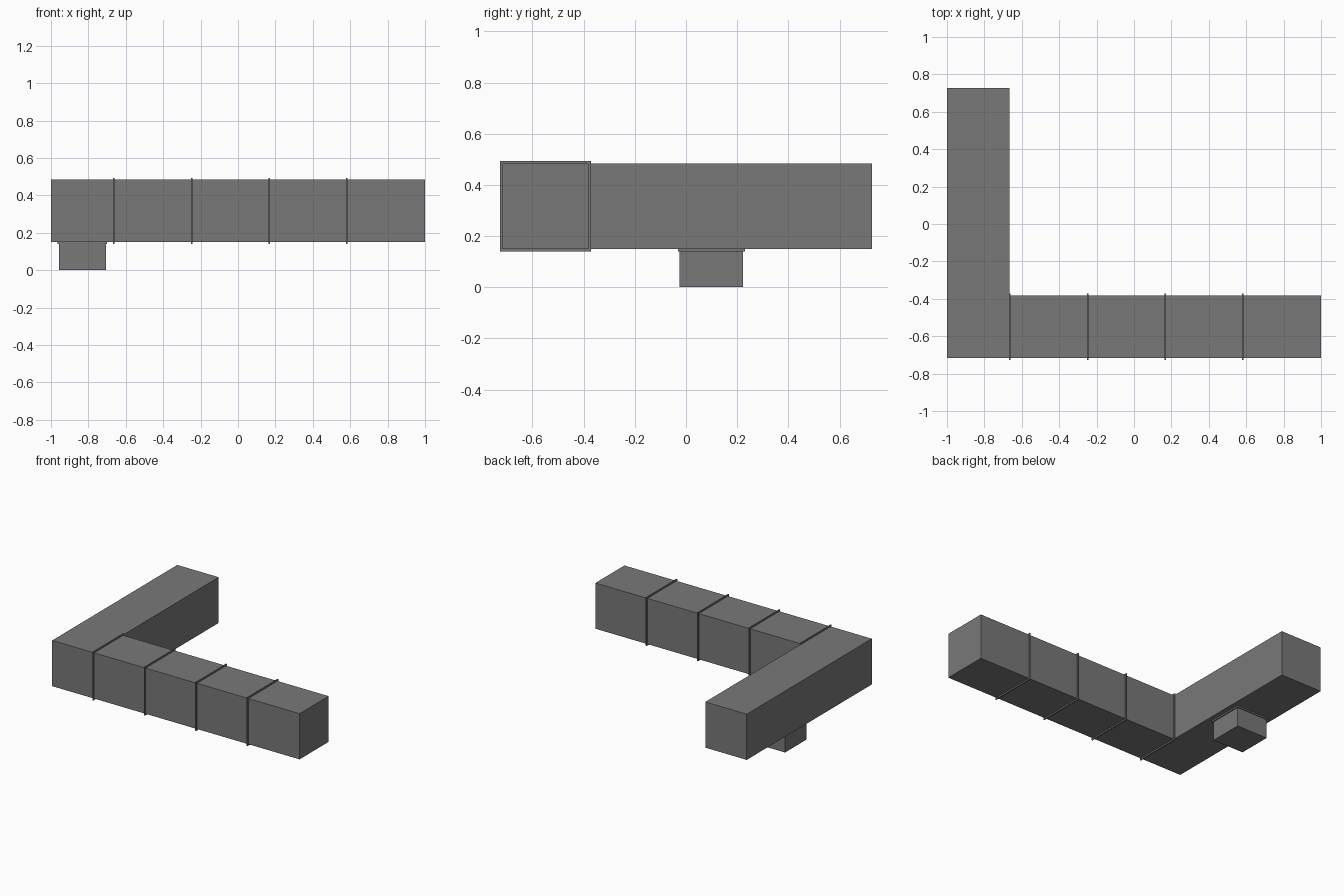
import bpy

if "Cube" in bpy.data.objects:
    bpy.data.objects.remove(bpy.data.objects["Cube"])

def material(name, v):
    m = bpy.data.materials.new(name)
    m.diffuse_color = (v, v, v, 1)
    m.use_nodes = True
    m.node_tree.nodes["Principled BSDF"].inputs["Base Color"].default_value = m.diffuse_color
    return m

duct_grey = material("duct grey", 0.19)

def box(name, x, y, z):
    """Box from (min, max) ranges on each axis."""
    bpy.ops.mesh.primitive_cube_add(size=1, location=[sum(r) / 2 for r in (x, y, z)])
    o = bpy.context.object
    o.name = name
    o.scale = [r[1] - r[0] for r in (x, y, z)]
    bpy.ops.object.transform_apply(location=False, rotation=False, scale=True)
    o.data.materials.append(duct_grey)
    return o

Z = (0.15, 0.484)
Y = (-0.717, -0.382)

# Two square ducts meeting in an L
box("side_duct", (-1, -0.665), (-0.717, 0.727), Z)
box("front_duct", (-0.665, 1), Y, Z)

# Thin joint flanges along the front duct
for i in range(4):
    x = -0.664 + i * 0.4155
    box(f"joint_flange_{i + 1}", (x - 0.004, x + 0.004),
        (Y[0] - 0.01, Y[1] + 0.01), (Z[0] - 0.01, Z[1] + 0.01))

# Square outlet under the side duct, with its collar
box("outlet", (-0.957, -0.707), (-0.025, 0.223), (0, 0.15))
box("outlet_collar", (-0.964, -0.70), (-0.032, 0.23), (0.139, 0.15))
